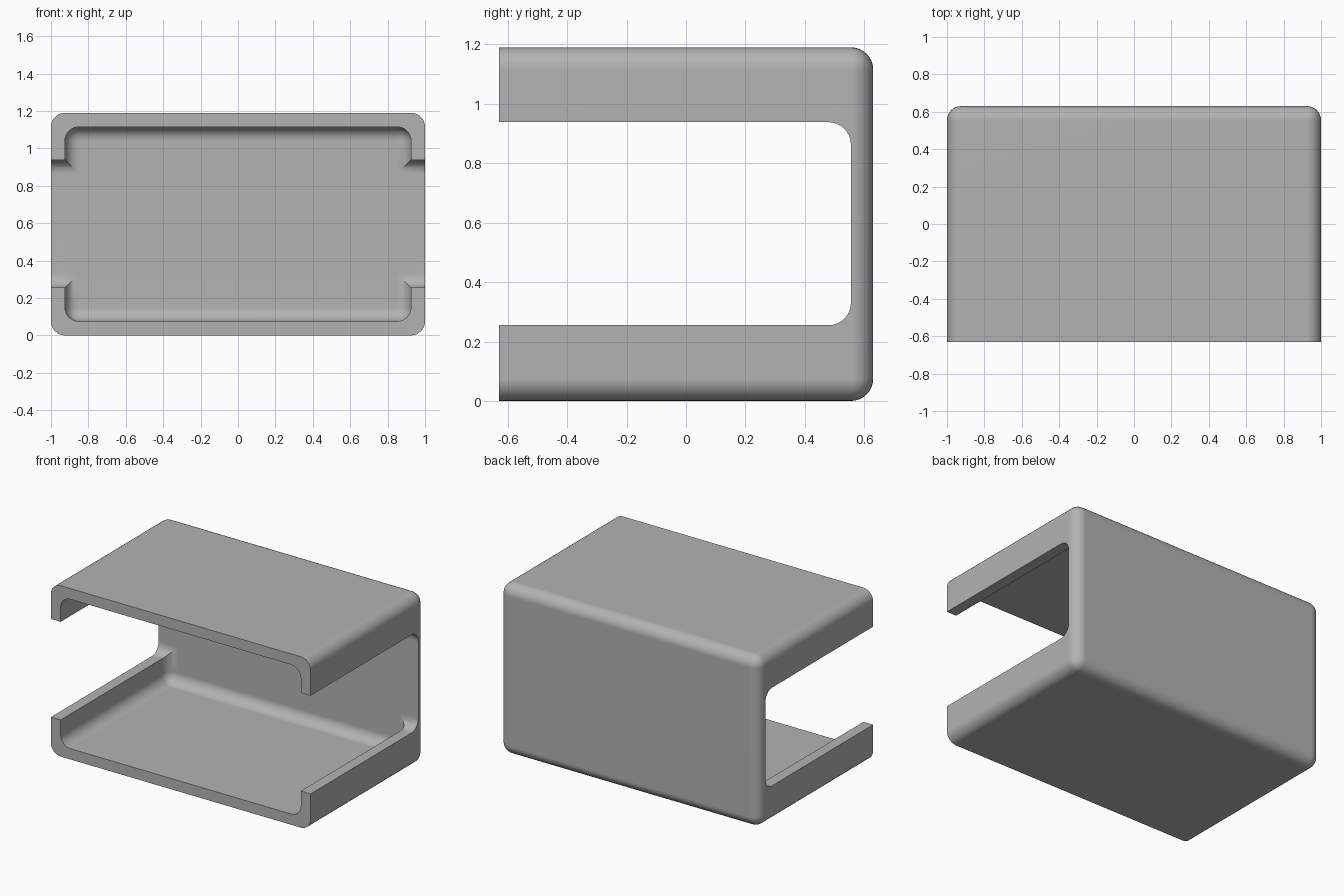
import bpy
import bmesh
import math

W, D, H = 2.0, 1.26, 1.19      # overall size
T = 0.075                      # wall thickness
R = 0.075                      # fillet radius
FRONT, BACK = -D / 2, D / 2
SLOT_LOW, SLOT_HIGH = 0.255, 0.938

default = bpy.data.objects.get("Cube")
if default:
    bpy.data.objects.remove(default)

# Plain grey material
grey = bpy.data.materials.new("plain_grey")
grey.use_nodes = True
colour = (0.45, 0.45, 0.45, 1)
grey.diffuse_color = colour
grey.node_tree.nodes["Principled BSDF"].inputs["Base Color"].default_value = colour


def rounded_box(name, low, high, keep):
    """Box between two corners; edges for which keep(edge) holds are filleted."""
    bm = bmesh.new()
    bmesh.ops.create_cube(bm, size=1)
    for v in bm.verts:
        v.co = [low[i] if v.co[i] < 0 else high[i] for i in range(3)]
    edges = [e for e in bm.edges if keep(e)]
    bmesh.ops.bevel(bm, geom=edges, offset=R, segments=8, profile=0.5,
                    affect='EDGES', clamp_overlap=True)
    mesh = bpy.data.meshes.new(name)
    bm.to_mesh(mesh)
    bm.free()
    mesh.materials.append(grey)
    obj = bpy.data.objects.new(name, mesh)
    bpy.context.collection.objects.link(obj)
    return obj


def not_front(edge):
    return any(v.co.y > 0 for v in edge.verts)


def back_across(edge):
    return all(v.co.y > 0 for v in edge.verts) and \
        abs(edge.verts[0].co.x - edge.verts[1].co.x) > 1


# Outer body, hollow interior and the slot through both sides
shell = rounded_box("shell", (-W / 2, FRONT, 0), (W / 2, BACK, H), not_front)
cavity = rounded_box("cavity_cutter", (-W / 2 + T, FRONT - 0.2, T),
                     (W / 2 - T, BACK - T, H - T), not_front)
slot = rounded_box("side_slot_cutter", (-W / 2 - 0.2, FRONT - 0.3, SLOT_LOW),
                   (W / 2 + 0.2, BACK - T, SLOT_HIGH), back_across)

for cutter in (cavity, slot):
    cut = shell.modifiers.new(cutter.name, 'BOOLEAN')
    cut.operation = 'DIFFERENCE'
    cut.solver = 'EXACT'
    cut.object = cutter
    cutter.hide_render = True

# Bake the cuts, then remove the cutters
bpy.context.view_layer.update()
evaluated = shell.evaluated_get(bpy.context.evaluated_depsgraph_get())
result = bpy.data.meshes.new_from_object(evaluated)
shell.modifiers.clear()
shell.data = result
for cutter in (cavity, slot):
    bpy.data.objects.remove(cutter)

# Smooth fillets with crisp rims and flat walls
for obj in bpy.context.selected_objects:
    obj.select_set(False)
shell.select_set(True)
bpy.context.view_layer.objects.active = shell
bpy.ops.object.shade_smooth_by_angle(angle=math.radians(30))
flat = shell.modifiers.new("flat_walls", 'WEIGHTED_NORMAL')
flat.keep_sharp = True
